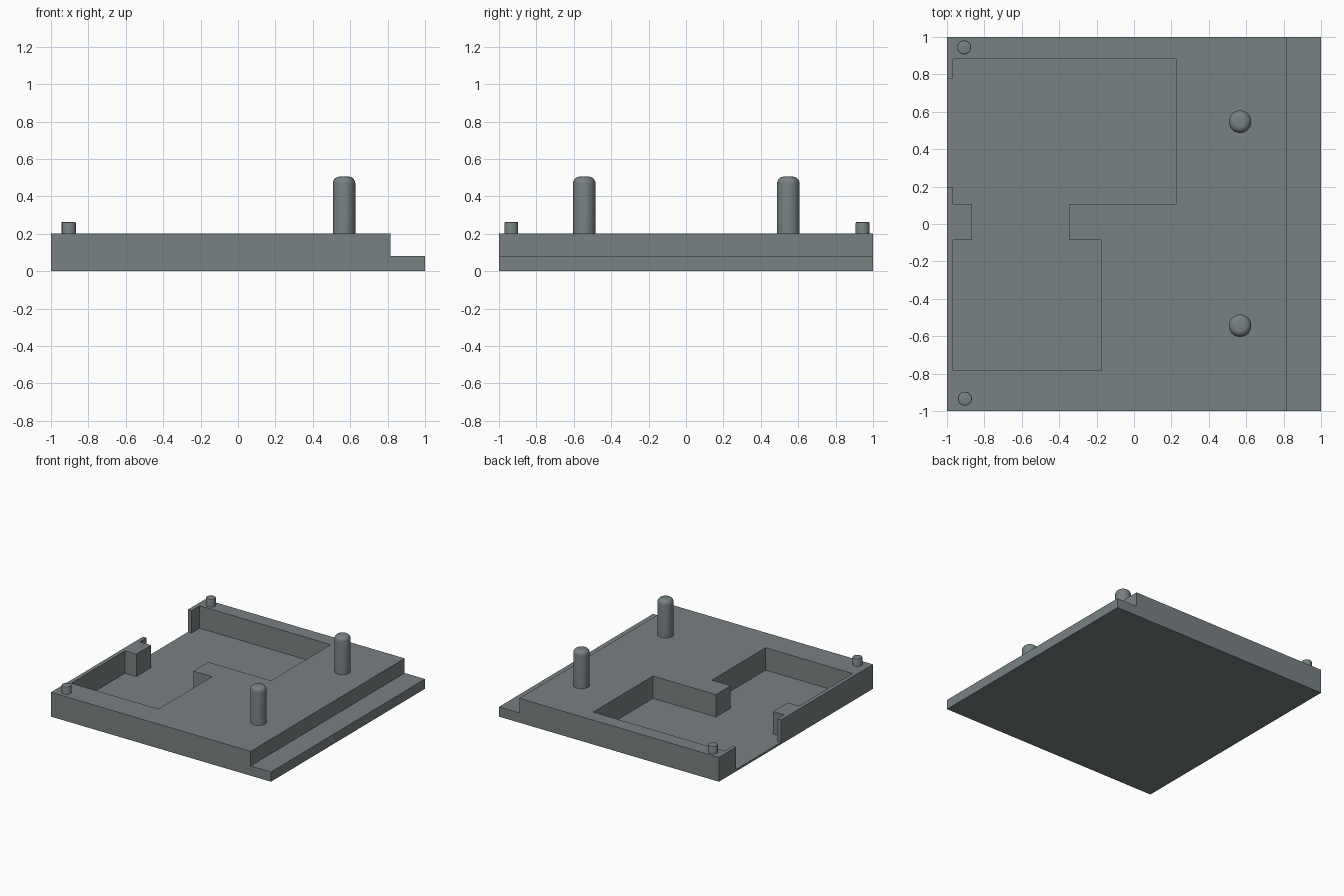
import bpy, bmesh, math
from mathutils import Matrix

if "Cube" in bpy.data.objects:
    bpy.data.objects.remove(bpy.data.objects["Cube"])

grey = bpy.data.materials.new("slate grey")
grey.diffuse_color = (0.19, 0.22, 0.225, 1)
grey.use_nodes = True
grey.node_tree.nodes["Principled BSDF"].inputs["Base Color"].default_value = grey.diffuse_color


def finish(bm, name):
    bmesh.ops.recalc_face_normals(bm, faces=bm.faces)
    mesh = bpy.data.meshes.new(name)
    bm.to_mesh(mesh)
    bm.free()
    mesh.materials.append(grey)
    obj = bpy.data.objects.new(name, mesh)
    bpy.context.collection.objects.link(obj)
    return obj


def prism(name, points, direction):
    """Extrude a closed outline of 3D points along a direction."""
    bm = bmesh.new()
    face = bm.faces.new([bm.verts.new(p) for p in points])
    ext = bmesh.ops.extrude_face_region(bm, geom=[face])
    moved = [v for v in ext["geom"] if isinstance(v, bmesh.types.BMVert)]
    bmesh.ops.translate(bm, verts=moved, vec=direction)
    return finish(bm, name)


def peg(name, x, y, radius, top, rounding, steps):
    """Upright pin with a rounded rim, sunk slightly into the plate."""
    bm = bmesh.new()
    profile = [(0, 0.17), (radius, 0.17)]
    for i in range(steps + 1):
        a = math.pi / 2 * i / steps
        profile.append((radius - rounding + rounding * math.cos(a),
                        top - rounding + rounding * math.sin(a)))
    profile.append((0, top))
    verts = [bm.verts.new((r, 0, z)) for r, z in profile]
    edges = [bm.edges.new(pair) for pair in zip(verts, verts[1:])]
    bmesh.ops.spin(bm, geom=verts + edges, cent=(0, 0, 0), axis=(0, 0, 1),
                   angle=2 * math.pi, steps=40)
    bmesh.ops.remove_doubles(bm, verts=bm.verts, dist=0.0005)
    bmesh.ops.transform(bm, matrix=Matrix.Translation((x, y, 0)), verts=bm.verts)
    obj = finish(bm, name)
    bpy.ops.object.select_all(action='DESELECT')
    obj.select_set(True)
    bpy.context.view_layer.objects.active = obj
    bpy.ops.object.shade_smooth_by_angle(angle=math.radians(35))


# Plate with a lower ledge along its right side
side = [(-1, 0), (1, 0), (1, 0.08), (0.815, 0.08), (0.815, 0.2), (-1, 0.2)]
plate = prism("base_plate", [(x, -1, z) for x, z in side], (0, 2, 0))

# Stepped pocket, open through the left wall
outline = [(-1.1, 0.778), (-0.967, 0.778), (-0.967, 0.883), (0.225, 0.883),
           (0.225, 0.107), (-0.347, 0.107), (-0.347, -0.085), (-0.176, -0.085),
           (-0.176, -0.782), (-0.967, -0.782), (-0.967, -0.085), (-0.865, -0.085),
           (-0.865, 0.107), (-0.967, 0.107), (-0.967, 0.195), (-1.1, 0.195)]
cutter = prism("pocket_cutter", [(x, y, 0.016) for x, y in outline], (0, 0, 0.4))
cut = plate.modifiers.new("pocket", 'BOOLEAN')
cut.operation = 'DIFFERENCE'
cut.solver = 'EXACT'
cut.object = cutter

# Bake the cut and drop the cutter
bpy.context.view_layer.objects.active = plate
plate.select_set(True)
bpy.ops.object.modifier_apply(modifier=cut.name)
bpy.data.objects.remove(cutter)

# Tall guide pins and small corner pins
peg("guide_pin_back", 0.567, 0.547, 0.06, 0.505, 0.035, 6)
peg("guide_pin_front", 0.567, -0.544, 0.06, 0.505, 0.035, 6)
peg("corner_pin_back", -0.908, 0.944, 0.037, 0.263, 0.006, 2)
peg("corner_pin_front", -0.904, -0.934, 0.037, 0.263, 0.006, 2)
